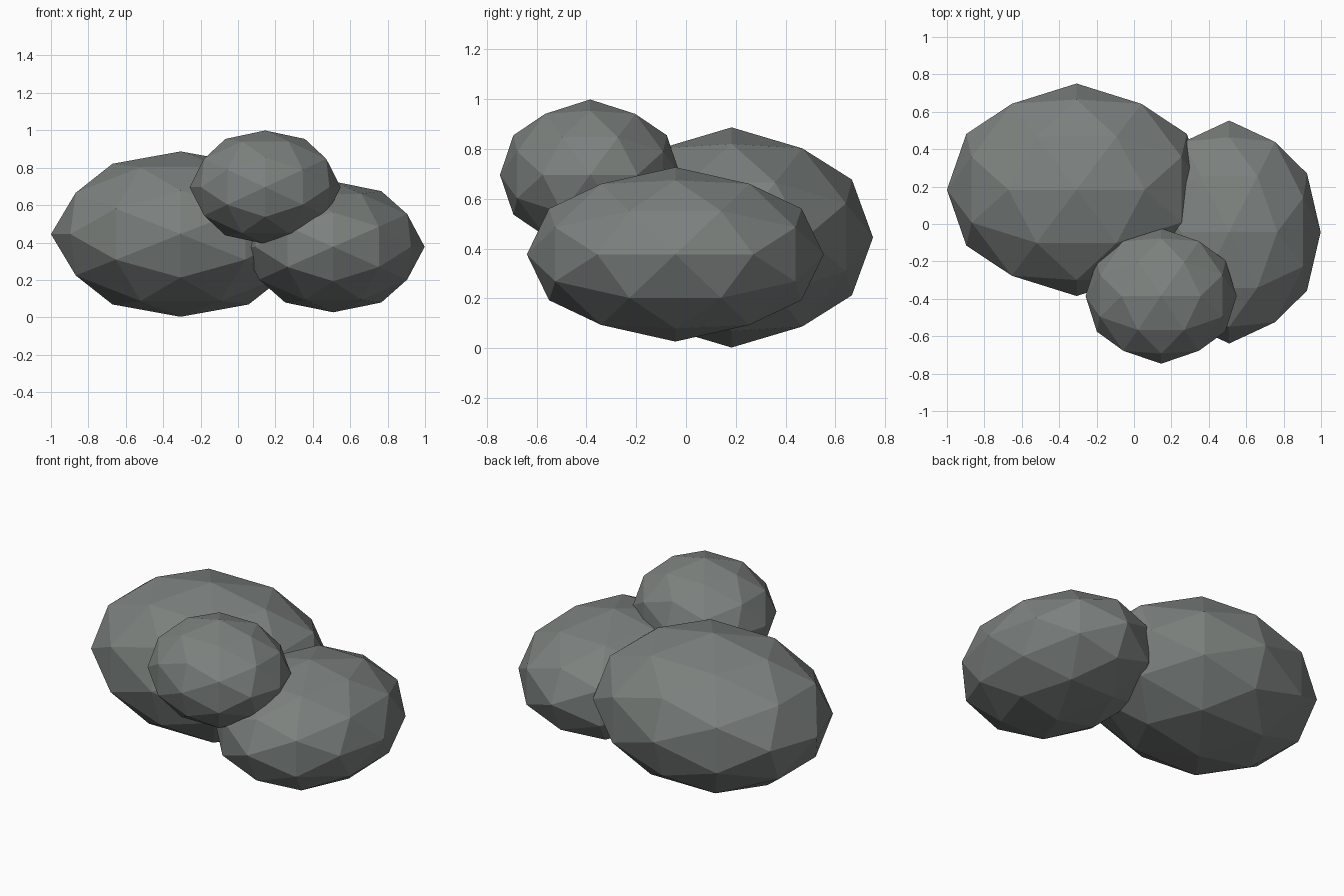
import bpy, bmesh
from mathutils import Vector

if "Cube" in bpy.data.objects:
    bpy.data.objects.remove(bpy.data.objects["Cube"])

PHI = (1 + 5 ** 0.5) / 2

stone = bpy.data.materials.new("stone")
stone.diffuse_color = (0.20, 0.22, 0.21, 1)
stone.use_nodes = True
stone.node_tree.nodes["Principled BSDF"].inputs["Base Color"].default_value = stone.diffuse_color


def rock(name, centre, radii):
    """80-sided faceted ellipsoid with a vertex on every axis."""
    bm = bmesh.new()
    for a in (-1, 1):
        for b in (-PHI, PHI):
            for co in ((b, a, 0), (0, b, a), (a, 0, b)):
                bm.verts.new(co)
    bmesh.ops.convex_hull(bm, input=bm.verts[:])
    bmesh.ops.subdivide_edges(bm, edges=bm.edges[:], cuts=1, use_grid_fill=True)
    for v in bm.verts:
        n = v.co.normalized()
        v.co = Vector([c + r * k for c, r, k in zip(centre, radii, n)])
    bmesh.ops.recalc_face_normals(bm, faces=bm.faces[:])
    mesh = bpy.data.meshes.new(name)
    bm.to_mesh(mesh)
    bm.free()
    mesh.materials.append(stone)
    bpy.context.collection.objects.link(bpy.data.objects.new(name, mesh))


# Two boulders side by side, a small one resting on top at the front
rock("large_boulder", (-0.307, 0.183, 0.445), (0.693, 0.568, 0.442))
rock("side_boulder", (0.509, -0.043, 0.377), (0.489, 0.596, 0.350))
rock("top_boulder", (0.145, -0.385, 0.696), (0.404, 0.362, 0.303))
